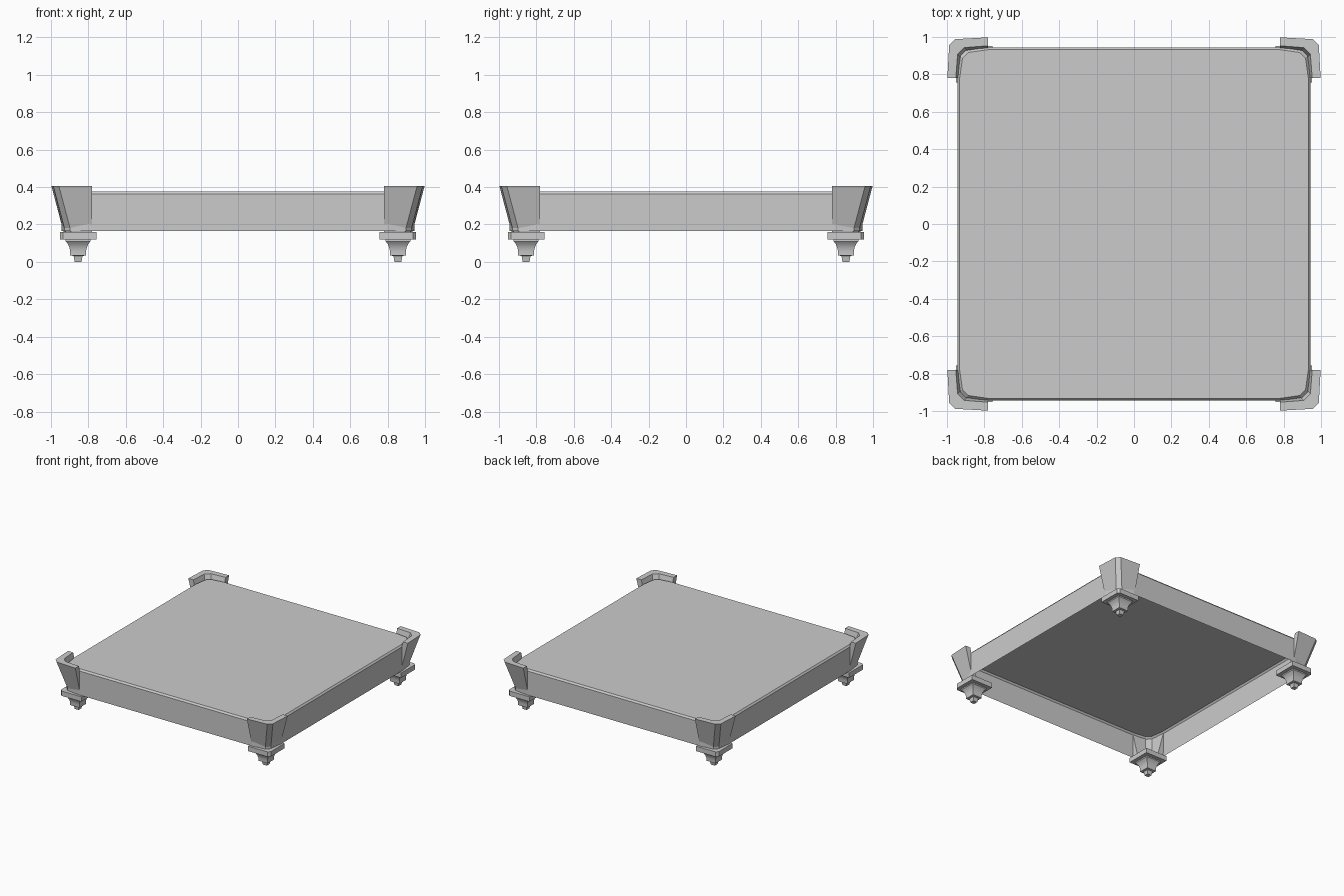
import bpy, bmesh

if "Cube" in bpy.data.objects:
    bpy.data.objects.remove(bpy.data.objects["Cube"])


def loft(name, rings, cap_start=True, cap_end=True, mirror=False, smooth=None):
    """Skin a stack of equal-length closed rings; optionally mirror to four corners."""
    bm = bmesh.new()
    vs = [[bm.verts.new(p) for p in ring] for ring in rings]
    for a, b in zip(vs, vs[1:]):
        for i in range(len(a)):
            j = (i + 1) % len(a)
            bm.faces.new((a[i], a[j], b[j], b[i]))
    if cap_start:
        bm.faces.new(vs[0][::-1])
    if cap_end:
        bm.faces.new(vs[-1])
    if cap_start:
        bmesh.ops.recalc_face_normals(bm, faces=bm.faces)
    me = bpy.data.meshes.new(name)
    bm.to_mesh(me)
    bm.free()
    ob = bpy.data.objects.new(name, me)
    bpy.context.collection.objects.link(ob)
    if mirror:
        mod = ob.modifiers.new("four_corners", 'MIRROR')
        mod.use_axis = (True, True, False)
        mod.use_mirror_merge = False
    if smooth:
        bpy.ops.object.select_all(action='DESELECT')
        ob.select_set(True)
        bpy.context.view_layer.objects.active = ob
        bpy.ops.object.shade_smooth_by_angle(angle=smooth)
    return ob


def platform_ring(h, z):
    # square outline with softly tapered corners, counter-clockwise
    c = [(h, h - .15), (h - .015, h - .045), (h - .045, h - .015), (h - .15, h)]
    pts = []
    for _ in range(4):
        pts += [(x, y, z) for x, y in c]
        c = [(-y, x) for x, y in c]
    return pts


def bracket_ring(o, z, t=.045, e=.78):
    # L-shaped section wrapping the corner
    n = o - t
    pts = [(o, e), (o - .01, o - .04), (o - .04, o - .01), (e, o),
           (e, n), (n - .045, n - .01), (n - .01, n - .045), (n, e)]
    return [(x, y, z) for x, y in pts]


C = .855  # foot centre


def plate_ring(z, h=.098, k=.018):
    # square with only its outer corner cut
    pts = [(h, -h), (h, h - k), (h - k, h), (-h, h), (-h, -h)]
    return [(C + x, C + y, z) for x, y in pts]


def square_ring(h, z):
    return [(C + sx * h, C + sy * h, z)
            for sx, sy in ((1, -1), (1, 1), (-1, 1), (-1, -1))]


# Platform: thin shell, open underneath, with a small bevelled rim
loft("platform", [platform_ring(.943, .165), platform_ring(.943, .362),
                  platform_ring(.932, .376)], cap_start=False)

# Flared corner brackets
loft("corner_brackets", [bracket_ring(.932, .158), bracket_ring(.998, .407)],
     mirror=True, smooth=.6)

# Foot plates
loft("foot_plates", [plate_ring(.12), plate_ring(.16)], mirror=True)

# Stepped square feet with a concave taper
profile = [(.018, 0), (.024, .032), (.042, .034), (.042, .058), (.047, .078),
           (.056, .098), (.067, .11), (.067, .122)]
loft("feet", [square_ring(h, z) for h, z in profile], mirror=True, smooth=.6)
